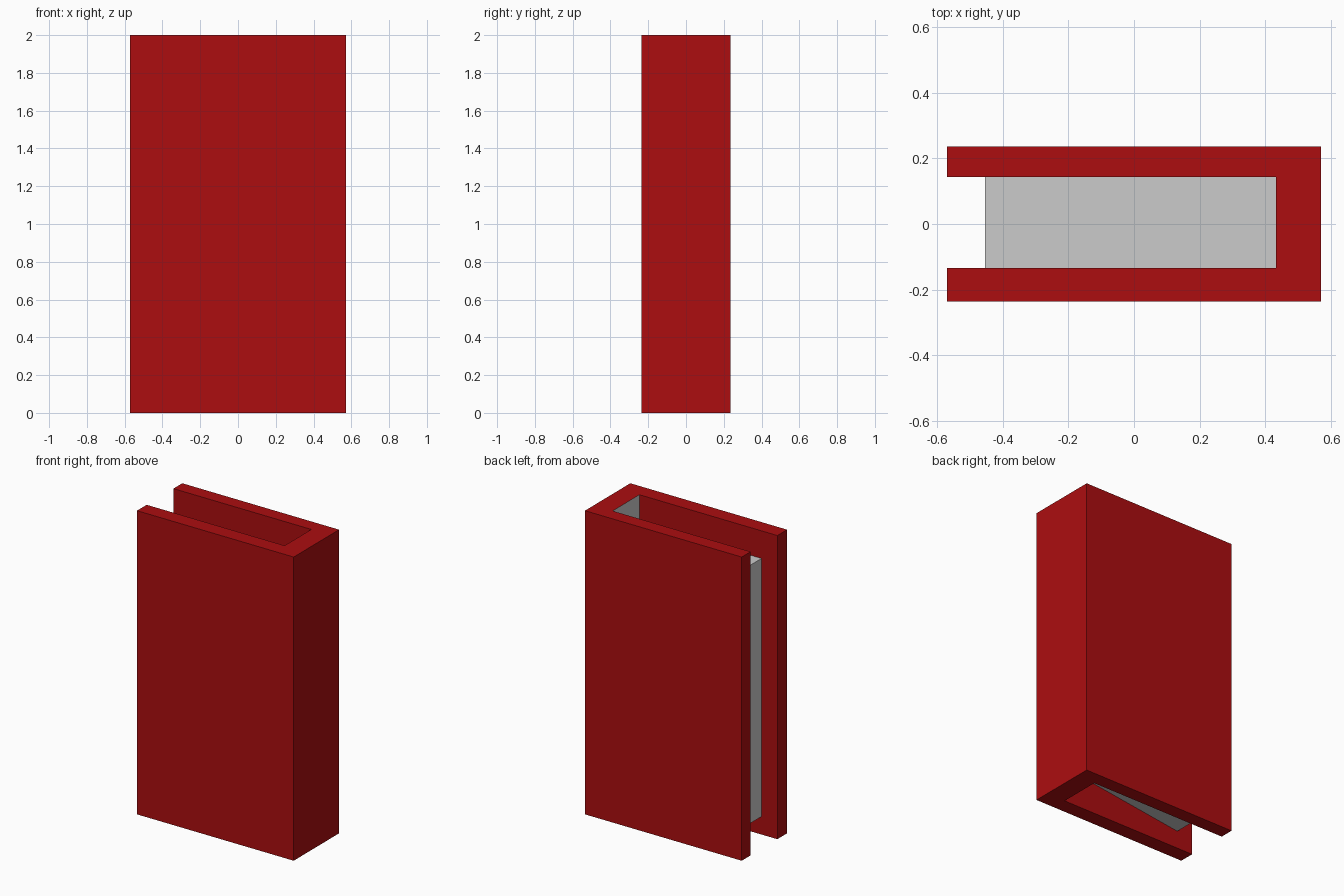
import bpy, bmesh

if "Cube" in bpy.data.objects:
    bpy.data.objects.remove(bpy.data.objects["Cube"])

X, Y, H = 0.571, 0.236, 2.0          # outer half width, half thickness, height
SPINE, Y0, Y1 = 0.434, -0.135, 0.144  # inner faces of the cover
FORE = -0.455                         # fore edge of the pages


def prism(name, outline, z0, z1):
    """Extrude a counter-clockwise outline from z0 up to z1."""
    bm = bmesh.new()
    face = bm.faces.new([bm.verts.new((x, y, z0)) for x, y in outline])
    ext = bmesh.ops.extrude_face_region(bm, geom=[face], use_keep_orig=True)
    top = [v for v in ext["geom"] if isinstance(v, bmesh.types.BMVert)]
    bmesh.ops.translate(bm, verts=top, vec=(0, 0, z1 - z0))
    bmesh.ops.recalc_face_normals(bm, faces=bm.faces)
    mesh = bpy.data.meshes.new(name)
    bm.to_mesh(mesh)
    bm.free()
    obj = bpy.data.objects.new(name, mesh)
    bpy.context.collection.objects.link(obj)
    return obj


def material(name, color):
    mat = bpy.data.materials.new(name)
    mat.diffuse_color = (*color, 1)
    mat.use_nodes = True
    mat.node_tree.nodes["Principled BSDF"].inputs["Base Color"].default_value = mat.diffuse_color
    return mat


# U-shaped cover: two boards joined by the spine
cover = prism("book_cover", [(-X, -Y), (X, -Y), (X, Y), (-X, Y),
                             (-X, Y1), (SPINE, Y1), (SPINE, Y0), (-X, Y0)], 0, H)
cover.data.materials.append(material("cover_red", (0.412, 0.0042, 0.005)))
cover.data.materials.append(material("lining_grey", (0.604, 0.604, 0.604)))

# Grey lining on the inside of the spine
for p in cover.data.polygons:
    if p.normal.x < -0.9 and abs(p.center.x - SPINE) < 0.01:
        p.material_index = 1

# Page block, recessed from the cover's top, bottom and fore edge
pages = prism("pages", [(FORE, Y0), (SPINE, Y0), (SPINE, Y1), (FORE, Y1)], 0.118, 1.818)

# The underside of the pages rises towards the spine
for v in pages.data.vertices:
    if v.co.x > 0 and v.co.z < 1:
        v.co.z = 0.234
